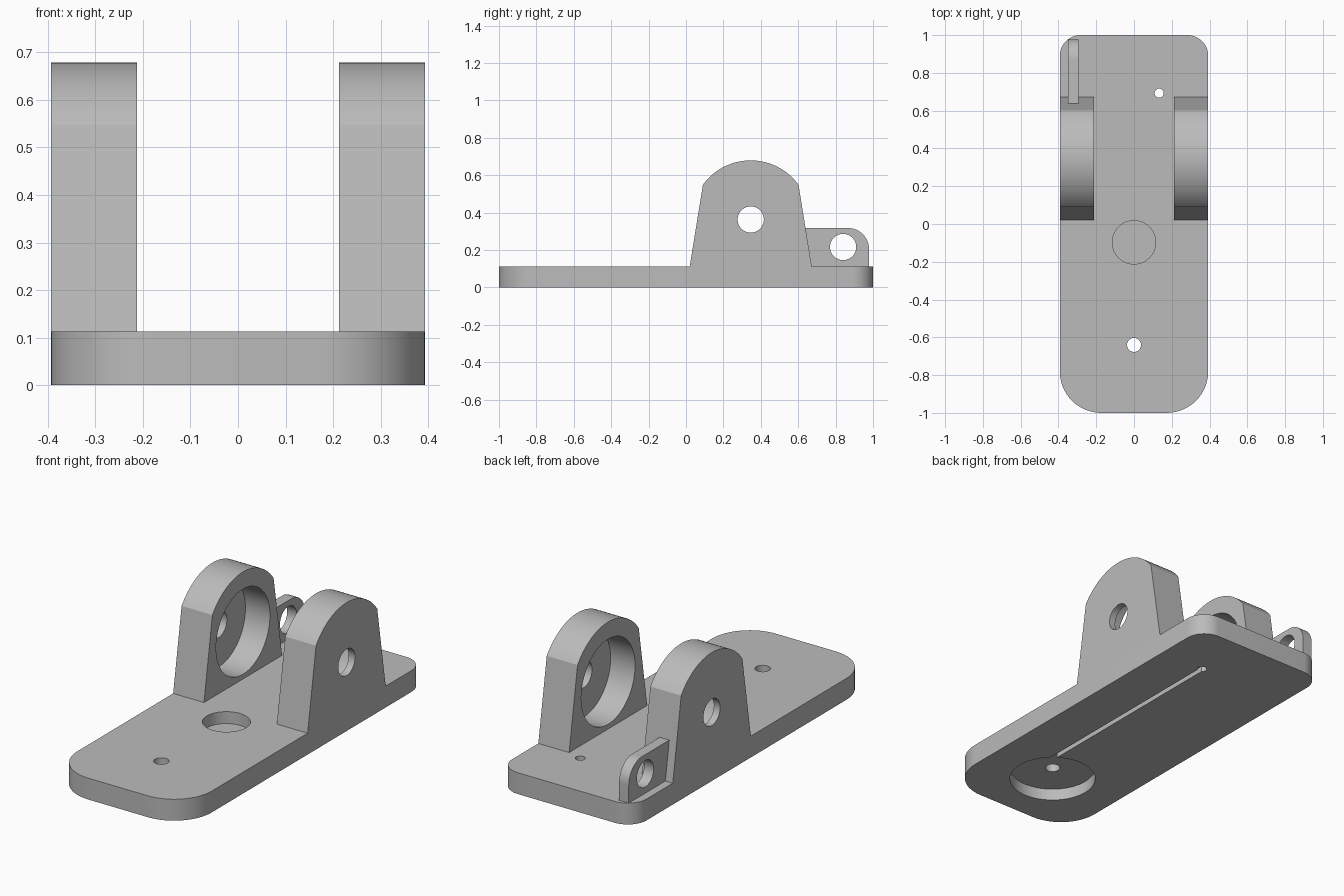
import bpy, bmesh
from math import cos, sin, radians

cube = bpy.data.objects.get("Cube")
if cube:
    bpy.data.objects.remove(cube, do_unlink=True)

grey = bpy.data.materials.new("plain grey")
grey.use_nodes = True
COLOUR = (0.5, 0.5, 0.5, 1)
grey.diffuse_color = COLOUR
grey.node_tree.nodes["Principled BSDF"].inputs["Base Color"].default_value = COLOUR


def arc(u, v, r, start, end, steps=16):
    """Points on an arc, angles in degrees."""
    angles = [radians(start + (end - start) * i / steps) for i in range(steps + 1)]
    return [(u + r * cos(a), v + r * sin(a)) for a in angles]


def circle(u, v, r, steps=64):
    return arc(u, v, r, 0, 360, steps)[:-1]


def prism(name, outline, axis, low, high):
    """Extrude a counter-clockwise outline along z (x, y) or along x (y, z)."""
    def place(u, v, w):
        return (u, v, w) if axis == "Z" else (w, u, v)
    bm = bmesh.new()
    bottom = [bm.verts.new(place(u, v, low)) for u, v in outline]
    top = [bm.verts.new(place(u, v, high)) for u, v in outline]
    bm.faces.new(bottom[::-1])
    bm.faces.new(top)
    n = len(outline)
    for i in range(n):
        j = (i + 1) % n
        bm.faces.new((bottom[i], bottom[j], top[j], top[i]))
    mesh = bpy.data.meshes.new(name)
    bm.to_mesh(mesh)
    bm.free()
    mesh.materials.append(grey)
    obj = bpy.data.objects.new(name, mesh)
    bpy.context.collection.objects.link(obj)
    return obj


def activate(obj):
    bpy.ops.object.select_all(action="DESELECT")
    obj.select_set(True)
    bpy.context.view_layer.objects.active = obj


def cut(obj, outline, axis, low, high):
    """Subtract an extruded outline from a part."""
    cutter = prism("cutter", outline, axis, low, high)
    cutter.hide_render = True
    mod = obj.modifiers.new("cut", "BOOLEAN")
    mod.operation = "DIFFERENCE"
    mod.solver = "EXACT"
    mod.object = cutter
    activate(obj)
    bpy.ops.object.modifier_apply(modifier=mod.name)
    bpy.data.objects.remove(cutter, do_unlink=True)


def finish(obj):
    activate(obj)
    bpy.ops.object.shade_smooth_by_angle(angle=radians(25))


HALF_W, THICK = 0.393, 0.113
FRONT_R, BACK_R = 0.22, 0.11
HOLE_Y, PIN_X, PIN_Y = -0.64, 0.133, 0.693

# Base plate with large front and small back corner radii
fx, fy = HALF_W - FRONT_R, -1 + FRONT_R
bx, by = HALF_W - BACK_R, 1 - BACK_R
base = prism("base_plate",
             arc(bx, by, BACK_R, 0, 90) + arc(-bx, by, BACK_R, 90, 180)
             + arc(-fx, fy, FRONT_R, 180, 270) + arc(fx, fy, FRONT_R, 270, 360),
             "Z", 0, THICK)

# Top pocket, underside recess, through holes and underside wire groove
cut(base, circle(0, -0.097, 0.115), "Z", 0.05, 0.2)
cut(base, circle(0, HOLE_Y, 0.215), "Z", -0.1, 0.063)
cut(base, circle(0, HOLE_Y, 0.037), "Z", -0.1, 0.2)
cut(base, circle(PIN_X, PIN_Y, 0.024, 32), "Z", -0.1, 0.2)
g = 0.013
cut(base, [(PIN_X - g, -0.52), (PIN_X + g, -0.52), (PIN_X + g, PIN_Y), (PIN_X - g, PIN_Y)],
    "Z", -0.1, 0.03)
finish(base)

# Pair of bearing lugs, counterbored from the inside
LUG_Y, LUG_Z, INNER, WALL = 0.346, 0.363, 0.213, 0.037
lug_outline = [(0.02, THICK), (0.672, THICK)] + arc(LUG_Y, LUG_Z, 0.316, 36, 144, 40)
for side, name in ((1, "left_lug"), (-1, "right_lug")):
    def span(a, b):
        return sorted((side * a, side * b))
    lug = prism(name, lug_outline, "X", *span(INNER, HALF_W))
    cut(lug, circle(LUG_Y, LUG_Z, 0.225), "X", *span(INNER - 0.1, HALF_W - WALL))
    cut(lug, circle(LUG_Y, LUG_Z, 0.07), "X", *span(INNER - 0.1, HALF_W + 0.1))
    finish(lug)

# Thin eyelet tab behind the right lug, starting on the lug's sloped face
TAB_TOP, TAB_END, TAB_R = 0.317, 0.978, 0.11
tab = prism("eyelet_tab",
            [(0.672, THICK), (TAB_END, THICK)]
            + arc(TAB_END - TAB_R, TAB_TOP - TAB_R, TAB_R, 0, 90) + [(0.637, TAB_TOP)],
            "X", -0.35, -0.294)
cut(tab, circle(0.84, 0.216, 0.07), "X", -0.5, -0.2)
finish(tab)
